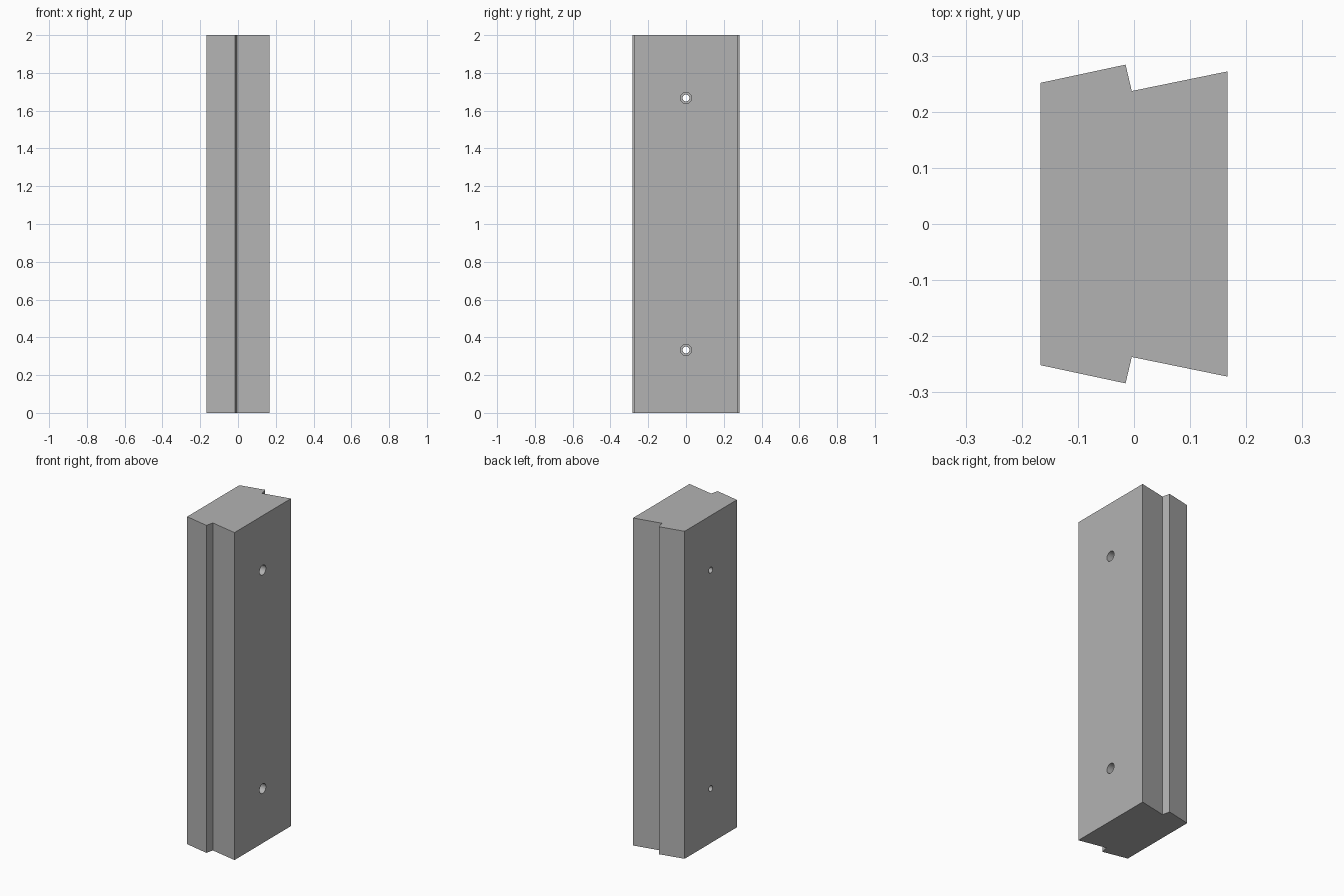
import bpy, bmesh
from math import radians
from mathutils import Matrix, Vector

cube = bpy.data.objects.get("Cube")
if cube:
    bpy.data.objects.remove(cube, do_unlink=True)

GREY = (0.45, 0.45, 0.45, 1)
mat = bpy.data.materials.new("plain grey")
mat.use_nodes = True
mat.diffuse_color = GREY
mat.node_tree.nodes["Principled BSDF"].inputs["Base Color"].default_value = GREY


def new_object(name, bm):
    bmesh.ops.recalc_face_normals(bm, faces=bm.faces)
    mesh = bpy.data.meshes.new(name)
    bm.to_mesh(mesh)
    bm.free()
    mesh.materials.append(mat)
    obj = bpy.data.objects.new(name, mesh)
    bpy.context.collection.objects.link(obj)
    return obj


# Block: half profile (x, y), mirrored across y and extruded upwards
half = [(-0.167, 0.2515), (-0.015, 0.284), (-0.004, 0.237), (0.167, 0.272)]
outline = half + [(x, -y) for x, y in reversed(half)]
bm = bmesh.new()
base = bm.faces.new([bm.verts.new((x, y, 0)) for x, y in outline])
top = bmesh.ops.extrude_face_region(bm, geom=[base])["geom"]
bmesh.ops.translate(bm, vec=(0, 0, 2),
                    verts=[v for v in top if isinstance(v, bmesh.types.BMVert)])
block = new_object("grooved_block", bm)


def drill(name, profile, origin, axis, sides=32):
    """Cutter turned from (radius, depth) pairs, pointing along axis."""
    bm = bmesh.new()
    verts = [bm.verts.new((r, 0, d)) for r, d in profile]
    edges = [bm.edges.new(pair) for pair in zip(verts, verts[1:])]
    bmesh.ops.spin(bm, geom=verts + edges, axis=(0, 0, 1), cent=(0, 0, 0),
                   angle=radians(360), steps=sides)
    bmesh.ops.remove_doubles(bm, verts=bm.verts, dist=1e-5)
    turn = Vector((0, 0, 1)).rotation_difference(Vector(axis)).to_matrix().to_4x4()
    bm.transform(Matrix.Translation(origin) @ turn)
    cutter = new_object(name, bm)
    cutter.hide_render = True
    cutter.hide_set(True)
    cut = block.modifiers.new(name, 'BOOLEAN')
    cut.operation = 'DIFFERENCE'
    cut.solver = 'EXACT'
    cut.object = cutter
    return cutter


# Stepped bolt holes through the wide faces
bolt = [(0, -0.05), (0.03, -0.05), (0.03, 0.17), (0.018, 0.17), (0.018, 0.4), (0, 0.4)]
cutters = [drill(f"{place}_bolt_hole", bolt, (0.167, 0, z), (-1, 0, 0))
           for place, z in (("lower", 0.333), ("upper", 1.667))]

# Small pointed blind holes in the top
pilot = [(0, -0.05), (0.0075, -0.05), (0.0075, 0.1), (0, 0.105)]
cutters += [drill(f"{place}_pilot_hole", pilot, (0.092, y, 2), (0, 0, -1), 24)
            for place, y in (("front", -0.084), ("back", 0.084))]

# Apply the cuts, then smooth the hole walls only
bpy.ops.object.select_all(action='DESELECT')
block.select_set(True)
bpy.context.view_layer.objects.active = block
for cut in list(block.modifiers):
    bpy.ops.object.modifier_apply(modifier=cut.name)
for cutter in cutters:
    bpy.data.objects.remove(cutter, do_unlink=True)
bpy.ops.object.shade_smooth_by_angle(angle=radians(20))
